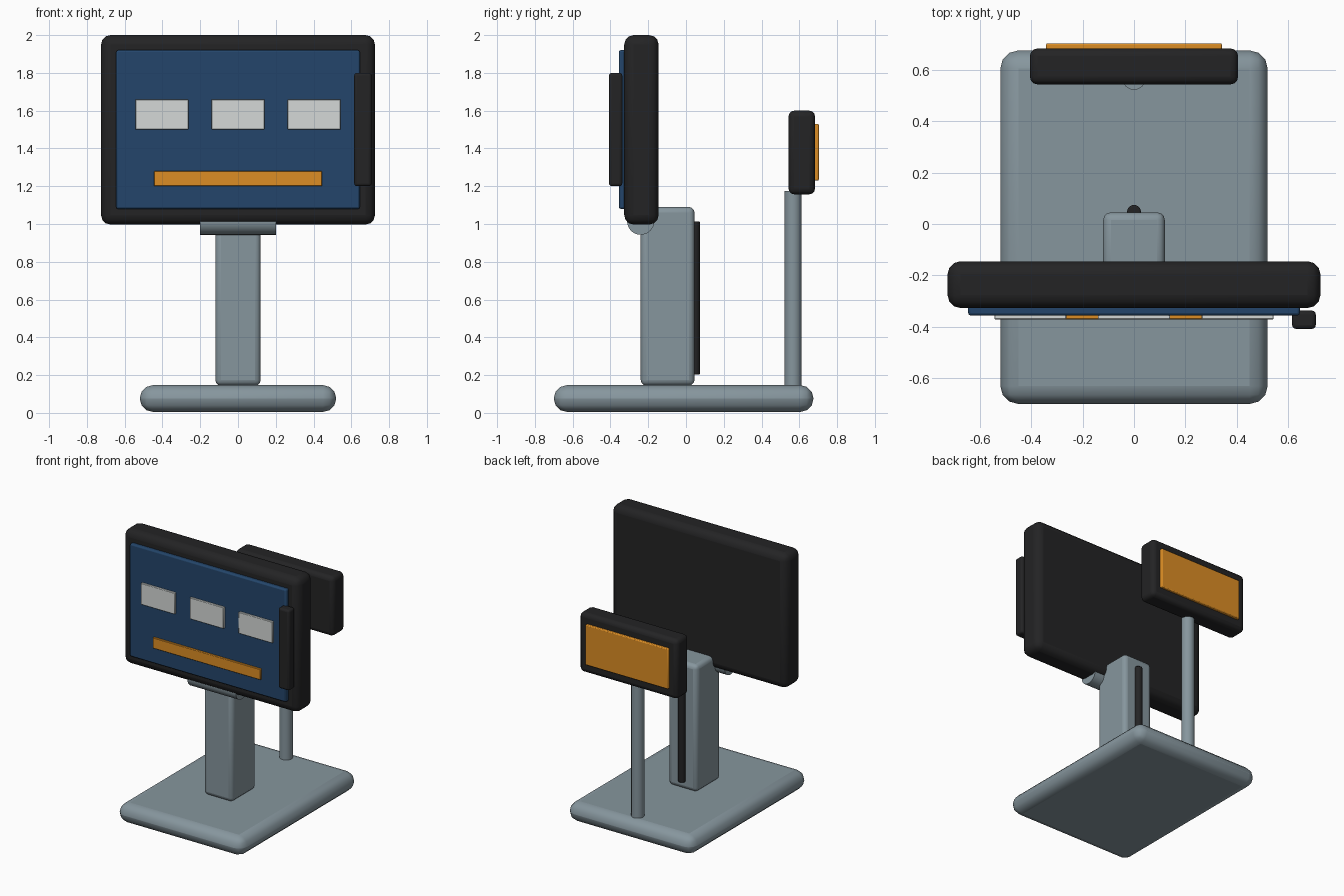
import bpy
import math

if "Cube" in bpy.data.objects:
    bpy.data.objects.remove(bpy.data.objects["Cube"])


def material(name, rgb):
    m = bpy.data.materials.new(name)
    m.diffuse_color = (*rgb, 1)
    m.use_nodes = True
    m.node_tree.nodes["Principled BSDF"].inputs["Base Color"].default_value = m.diffuse_color
    return m


GREY = material("grey metal", (0.24, 0.305, 0.34))
BLACK = material("black plastic", (0.017, 0.017, 0.018))
BLUE = material("screen blue", (0.017, 0.06, 0.145))
AMBER = material("amber", (0.72, 0.27, 0.018))
WHITE = material("tile white", (0.66, 0.69, 0.68))


def finish(name, mat, bevel, segments):
    ob = bpy.context.object
    ob.name = name
    ob.data.materials.append(mat)
    bpy.ops.object.transform_apply(location=False, rotation=True, scale=True)
    if bevel:
        mod = ob.modifiers.new("rounded edges", 'BEVEL')
        mod.width = bevel
        mod.segments = segments
        mod.limit_method = 'ANGLE'
    bpy.ops.object.shade_smooth_by_angle(angle=math.radians(35))
    return ob


def box(name, x, y, z, mat, bevel=0.0, segments=3):
    """Box from (min, max) pairs on each axis."""
    spans = (x, y, z)
    bpy.ops.mesh.primitive_cube_add(size=1, location=[(a + b) / 2 for a, b in spans])
    bpy.context.object.scale = [b - a for a, b in spans]
    return finish(name, mat, bevel, segments)


def rod(name, centre, radius, length, mat, rotation=(0, 0, 0), bevel=0.0):
    bpy.ops.mesh.primitive_cylinder_add(vertices=32, radius=radius, depth=length,
                                        location=centre, rotation=rotation)
    return finish(name, mat, bevel, 2)


# Stand: base plate, column, cable and tilt hinge
box("base_plate", (-0.52, 0.52), (-0.70, 0.675), (0.005, 0.147), GREY, 0.07)
box("column", (-0.12, 0.12), (-0.24, 0.045), (0.145, 1.09), GREY, 0.03)
rod("cable", (0, 0.047, 0.608), 0.027, 0.81, BLACK, bevel=0.006)
rod("tilt_hinge", (0, -0.24, 1.015), 0.072, 0.40, GREY, (0, math.pi / 2, 0))

# Main display with screen, tiles, button bar and card reader
box("display_housing", (-0.725, 0.725), (-0.327, -0.145), (0.997, 2.0), BLACK, 0.05)
box("screen", (-0.645, 0.645), (-0.356, -0.31), (1.08, 1.92), BLUE, 0.01, 2)
for i in (-1, 0, 1):
    cx = i * 0.403
    box(f"menu_tile_{i + 2}", (cx - 0.14, cx + 0.14), (-0.371, -0.352),
        (1.50, 1.66), WHITE, 0.003, 1)
box("button_bar", (-0.445, 0.445), (-0.371, -0.352), (1.20, 1.28), AMBER, 0.003, 1)
box("card_reader", (0.615, 0.707), (-0.408, -0.337), (1.20, 1.80), BLACK, 0.015)

# Customer display on a pole at the back
rod("rear_pole", (0, 0.567, 0.66), 0.045, 1.03, GREY)
box("rear_display_housing", (-0.405, 0.405), (0.543, 0.683), (1.157, 1.60), BLACK, 0.03)
box("rear_screen", (-0.342, 0.342), (0.675, 0.703), (1.23, 1.53), AMBER, 0.006, 2)
